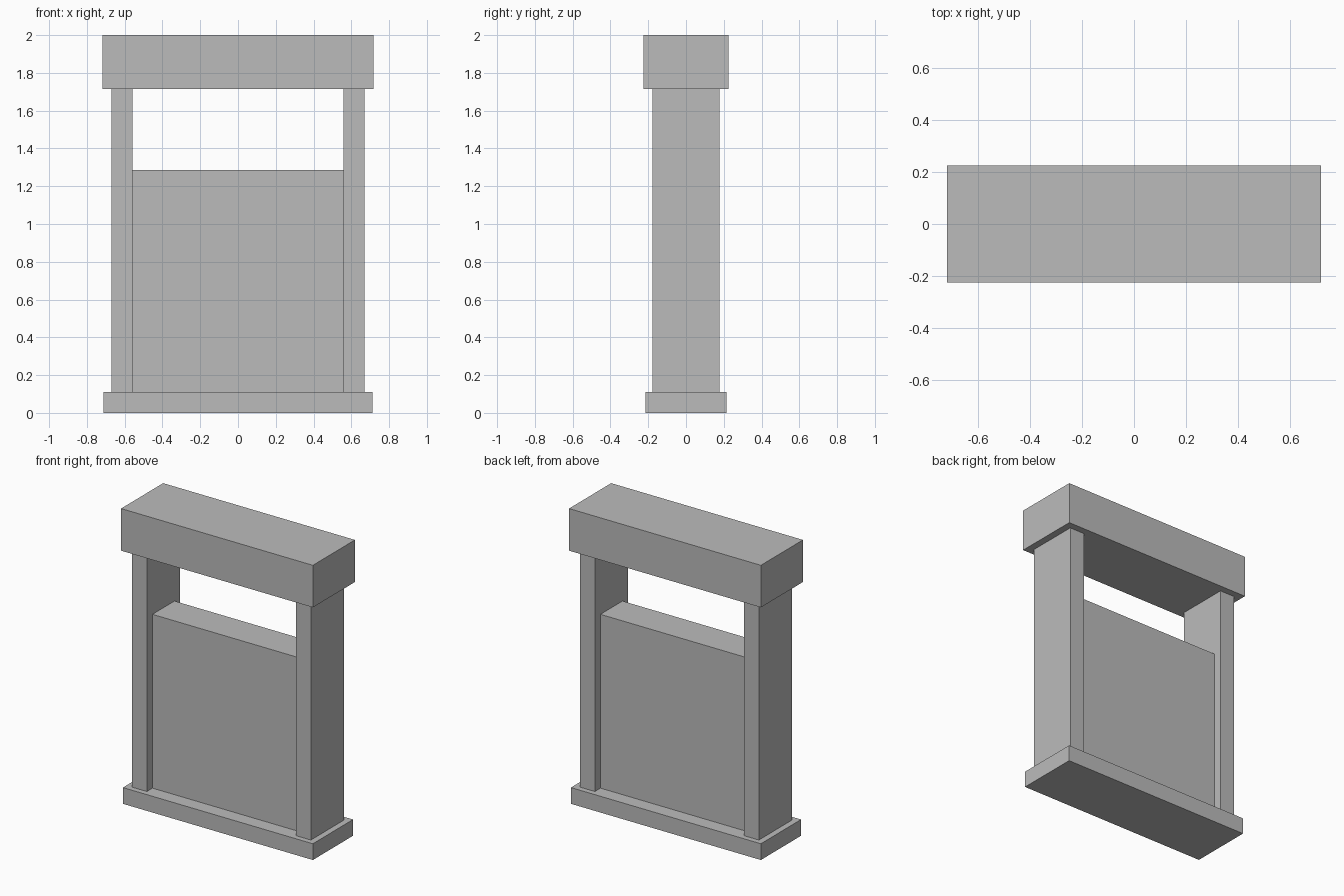
import bpy

default = bpy.data.objects.get("Cube")
if default:
    bpy.data.objects.remove(default, do_unlink=True)

# Single plain grey
grey = bpy.data.materials.new("plain_grey")
grey.use_nodes = True
colour = (0.5, 0.5, 0.5, 1)
grey.diffuse_color = colour
for node in grey.node_tree.nodes:
    if node.type == 'BSDF_PRINCIPLED':
        node.inputs["Base Color"].default_value = colour


def box(name, x0, x1, half_depth, z0, z1):
    """Box centred on y, spanning the given x and z ranges."""
    bpy.ops.mesh.primitive_cube_add(size=1)
    obj = bpy.context.object
    obj.name = name
    for v in obj.data.vertices:
        v.co.x = x0 if v.co.x < 0 else x1
        v.co.y *= 2 * half_depth
        v.co.z = z0 if v.co.z < 0 else z1
    obj.data.materials.append(grey)
    return obj


BASE_TOP, PANEL_TOP, LINTEL_BOTTOM, TOP = 0.11, 1.286, 1.715, 2.0
POST_IN, POST_OUT = 0.558, 0.67

# Base slab and top beam
box("base", -0.711, 0.711, 0.215, 0, BASE_TOP)
box("top_beam", -0.718, 0.718, 0.225, LINTEL_BOTTOM, TOP)

# Side posts
box("left_post", POST_IN, POST_OUT, 0.178, BASE_TOP, LINTEL_BOTTOM)
box("right_post", -POST_OUT, -POST_IN, 0.178, BASE_TOP, LINTEL_BOTTOM)

# Infill panel, recessed between the posts
box("panel", -POST_IN, POST_IN, 0.118, BASE_TOP, PANEL_TOP)
